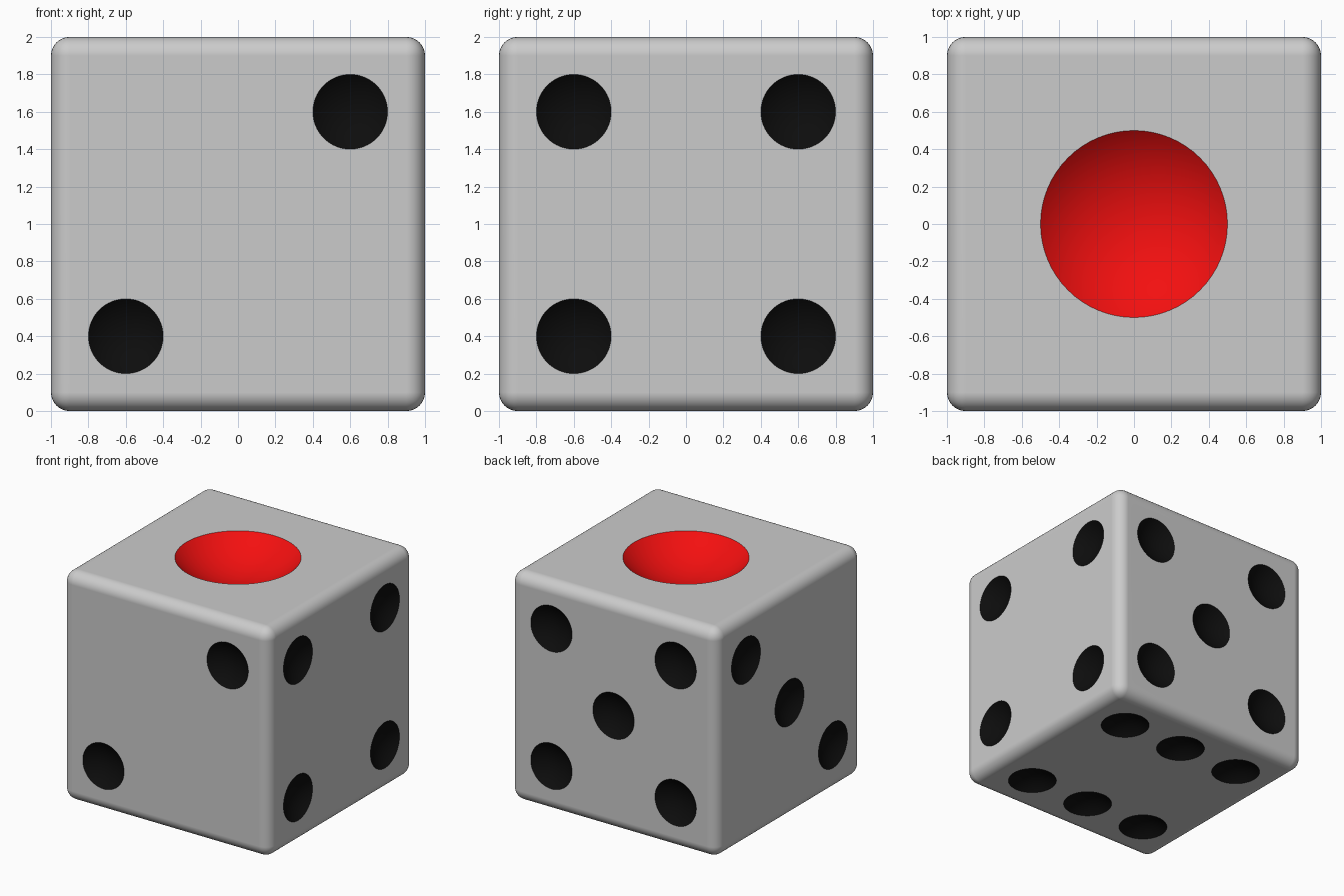
import bpy, bmesh, math
from mathutils import Matrix, Vector

if "Cube" in bpy.data.objects:
    bpy.data.objects.remove(bpy.data.objects["Cube"])


def material(name, colour):
    m = bpy.data.materials.new(name)
    m.diffuse_color = colour
    return m


mats = [bpy.data.materials.new("body_grey"),
        material("pip_black", (0.004, 0.004, 0.004, 1)),
        material("pip_red", (0.9, 0.005, 0.005, 1))]
mats[0].diffuse_color = (0.8, 0.8, 0.8, 1)


def new_object(name, bm):
    me = bpy.data.meshes.new(name)
    bm.to_mesh(me)
    bm.free()
    for m in mats:
        me.materials.append(m)
    ob = bpy.data.objects.new(name, me)
    bpy.context.collection.objects.link(ob)
    return ob


# Rounded cube body
bm = bmesh.new()
bmesh.ops.create_cube(bm, size=2, matrix=Matrix.Translation((0, 0, 1)))
bmesh.ops.bevel(bm, geom=bm.edges[:], offset=0.1, segments=8,
                profile=0.5, affect='EDGES')
die = new_object("die", bm)

# Spherical cutters: one shallow dimple per pip
D = 0.6
FACES = {
    (0, 0, 1): [(0, 0)],                                        # top, 1
    (0, -1, 0): [(-D, -D), (D, D)],                             # front, 2 (x, z)
    (-1, 0, 0): [(D, D), (0, 0), (-D, -D)],                     # left, 3 (y, z)
    (1, 0, 0): [(a, b) for a in (-D, D) for b in (-D, D)],      # right, 4
    (0, 1, 0): [(a, b) for a in (-D, D) for b in (-D, D)] + [(0, 0)],  # back, 5
    (0, 0, -1): [(a, b) for a in (-D, 0, D) for b in (-D, D)],  # bottom, 6 (x, y)
}
bm = bmesh.new()
for normal, spots in FACES.items():
    n = Vector(normal)
    axis = max(range(3), key=lambda i: abs(n[i]))
    red = len(spots) == 1
    rim, depth = (0.5, 0.2) if red else (0.2, 0.08)
    radius = (rim ** 2 + depth ** 2) / (2 * depth)
    turn = n.to_track_quat('Z', 'Y').to_matrix().to_4x4()
    for a, b in spots:
        p = [a, b]
        p.insert(axis, 0)
        centre = Vector(p) + n * (1 + radius - depth) + Vector((0, 0, 1))
        old = set(bm.faces)
        bmesh.ops.create_uvsphere(bm, u_segments=64, v_segments=64 if red else 48,
                                  radius=radius,
                                  matrix=Matrix.Translation(centre) @ turn)
        for f in set(bm.faces) - old:
            f.material_index = 2 if red else 1
        # Keep only the cap near the die face so cutters never overlap
        part = [f for f in bm.faces if f not in old]
        geom = part + list({e for f in part for e in f.edges}) + list({v for f in part for v in f.verts})
        cut = bmesh.ops.bisect_plane(bm, geom=geom, plane_co=n * 1.03 + Vector((0, 0, 1)),
                                     plane_no=n, clear_outer=True)
        rim_edges = [e for e in cut['geom_cut'] if isinstance(e, bmesh.types.BMEdge)]
        bmesh.ops.contextual_create(bm, geom=rim_edges)
bmesh.ops.recalc_face_normals(bm, faces=bm.faces[:])
cutter = new_object("pip_cutter", bm)
cutter.hide_render = True

# Carve the pips
bpy.context.view_layer.objects.active = die
die.select_set(True)
mod = die.modifiers.new("pips", 'BOOLEAN')
mod.operation = 'DIFFERENCE'
mod.solver = 'EXACT'
mod.object = cutter
bpy.ops.object.modifier_apply(modifier=mod.name)
bpy.data.objects.remove(cutter)

# Smooth bevels and dimples, flat faces, crisp rims
bpy.ops.object.shade_smooth_by_angle(angle=math.radians(25))
wn = die.modifiers.new("flat_faces", 'WEIGHTED_NORMAL')
wn.keep_sharp = True

for m in bpy.data.materials:
    if m.users and not m.is_grease_pencil:
        m.use_nodes = True
        m.node_tree.nodes["Principled BSDF"].inputs["Base Color"].default_value = m.diffuse_color
